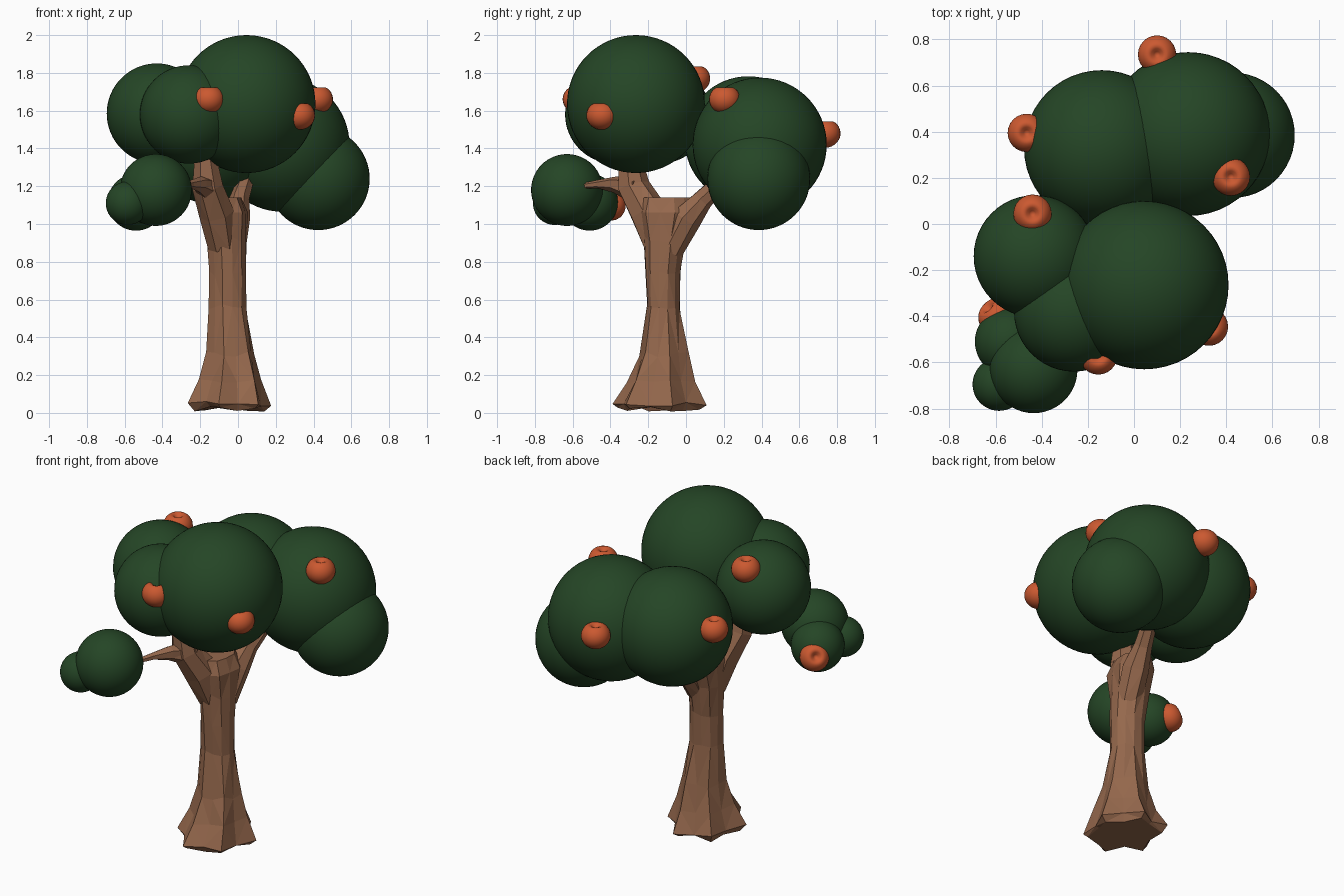
import bpy, bmesh, math, random
from mathutils import Vector

random.seed(4)
if "Cube" in bpy.data.objects:
    bpy.data.objects.remove(bpy.data.objects["Cube"], do_unlink=True)


def material(name, rgb):
    m = bpy.data.materials.new(name)
    m.use_nodes = True
    m.diffuse_color = (*rgb, 1)
    m.node_tree.nodes["Principled BSDF"].inputs["Base Color"].default_value = (*rgb, 1)
    return m


bark = material("bark brown", (0.30, 0.138, 0.073))
leaf = material("leaf green", (0.018, 0.06, 0.019))
orange = material("fruit orange", (0.60, 0.10, 0.03))


def finish(name, bm, mat, smooth):
    bmesh.ops.recalc_face_normals(bm, faces=bm.faces)
    me = bpy.data.meshes.new(name)
    bm.to_mesh(me)
    bm.free()
    me.materials.append(mat)
    for p in me.polygons:
        p.use_smooth = smooth
    ob = bpy.data.objects.new(name, me)
    bpy.context.collection.objects.link(ob)
    return ob


def loft(name, rings):
    """Skin a list of vertex-position rings and cap both ends."""
    bm = bmesh.new()
    rows = [[bm.verts.new(p) for p in ring] for ring in rings]
    n = len(rows[0])
    for a, b in zip(rows, rows[1:]):
        for i in range(n):
            j = (i + 1) % n
            bm.faces.new((a[i], a[j], b[j], b[i]))
    bm.faces.new(rows[0][::-1])
    bm.faces.new(rows[-1])
    bmesh.ops.triangulate(bm, faces=[f for f in bm.faces if len(f.verts) == 4])
    return finish(name, bm, bark, False)


# Trunk: z, centre x, centre y, half width x, half width y, root lobe depth
profile = [
    (0.02, -0.045, -0.14, 0.19, 0.22, 0.24),
    (0.05, -0.045, -0.14, 0.215, 0.25, 0.24),
    (0.17, -0.04, -0.13, 0.17, 0.18, 0.20),
    (0.31, -0.04, -0.12, 0.13, 0.13, 0.12),
    (0.56, -0.055, -0.12, 0.10, 0.088, 0.04),
    (0.74, -0.055, -0.12, 0.10, 0.092, 0.04),
    (0.92, -0.06, -0.11, 0.105, 0.11, 0.04),
    (1.06, -0.06, -0.10, 0.11, 0.15, 0.04),
    (1.14, -0.07, -0.10, 0.085, 0.13, 0.04),
]
SIDES = 12
trunk = []
for z, cx, cy, rx, ry, lobe in profile:
    ring = []
    for i in range(SIDES):
        a = math.tau * i / SIDES + math.radians(15)
        k = (1 - lobe if i % 2 else 1) * random.uniform(0.96, 1.04)
        dz = random.uniform(-0.015, 0.015) if z < 1 else 0
        ring.append((cx + 1.03 * rx * k * math.cos(a), cy + 1.03 * ry * k * math.sin(a), z + dz))
    trunk.append(ring)
loft("trunk", trunk)


def branch(name, points, sides=7):
    """Tapered faceted limb through (x, y, z, radius) points."""
    pos = [Vector(p[:3]) for p in points]
    rings = []
    for i, c in enumerate(pos):
        d = (pos[min(i + 1, len(pos) - 1)] - pos[max(i - 1, 0)]).normalized()
        u = d.cross(Vector((1, 0, 0))).normalized()
        v = d.cross(u)
        rings.append([c + (u * math.cos(t) + v * math.sin(t)) * points[i][3] * random.uniform(0.94, 1.06)
                      for t in (math.tau * k / sides for k in range(sides))])
    return loft(name, rings)


branch("front_branch", [(-0.08, -0.14, 0.88, 0.085), (-0.11, -0.20, 1.06, 0.10),
                        (-0.16, -0.28, 1.20, 0.085), (-0.18, -0.31, 1.42, 0.05)])
branch("back_branch", [(-0.03, -0.09, 0.86, 0.075), (-0.01, 0.0, 1.03, 0.08),
                       (0.01, 0.09, 1.13, 0.055), (0.06, 0.24, 1.28, 0.04)])
branch("side_branch", [(-0.14, -0.26, 1.18, 0.075), (-0.20, -0.38, 1.21, 0.042),
                       (-0.25, -0.47, 1.21, 0.022), (-0.32, -0.60, 1.195, 0.01)], 6)

# Foliage balls: name, x, y, z, radius
foliage = [
    ("foliage_main", 0.045, -0.265, 1.635, 0.365),
    ("foliage_front_side", -0.26, -0.38, 1.58, 0.26),
    ("foliage_side", -0.43, -0.14, 1.585, 0.265),
    ("foliage_back_centre", -0.14, 0.33, 1.445, 0.337),
    ("foliage_back", 0.235, 0.39, 1.42, 0.355),
    ("foliage_back_low", 0.425, 0.385, 1.24, 0.272),
    ("foliage_low_large", -0.435, -0.63, 1.18, 0.19),
    ("foliage_low_medium", -0.54, -0.51, 1.115, 0.15),
    ("foliage_low_small", -0.585, -0.695, 1.11, 0.115),
]
for name, x, y, z, r in foliage:
    bm = bmesh.new()
    bmesh.ops.create_uvsphere(bm, u_segments=48, v_segments=32, radius=r)
    finish(name, bm, leaf, True).location = (x, y, z)

# Fruits: position and the direction of the dimple
up = (0, 0, 1)
fruits = [
    ((0.10, 0.735, 1.48), up), ((-0.465, 0.395, 1.54), up),
    ((0.42, 0.205, 1.66), up), ((-0.44, 0.045, 1.77), up),
    ((-0.155, -0.57, 1.66), up), ((0.325, -0.445, 1.575), up),
    ((-0.595, -0.40, 1.10), (-0.6, 0.6, 0.4)),
]
for i, (loc, axis) in enumerate(fruits):
    bm = bmesh.new()
    bmesh.ops.create_uvsphere(bm, u_segments=24, v_segments=20, radius=0.083)
    for v in bm.verts:
        v.co.z *= 0.92
        if v.co.z > 0:
            v.co.z -= 0.04 * math.exp(-(v.co.xy.length / 0.025) ** 2)
    ob = finish(f"fruit_{i + 1}", bm, orange, True)
    ob.location = loc
    ob.rotation_euler = Vector(axis).to_track_quat("Z", "Y").to_euler()
